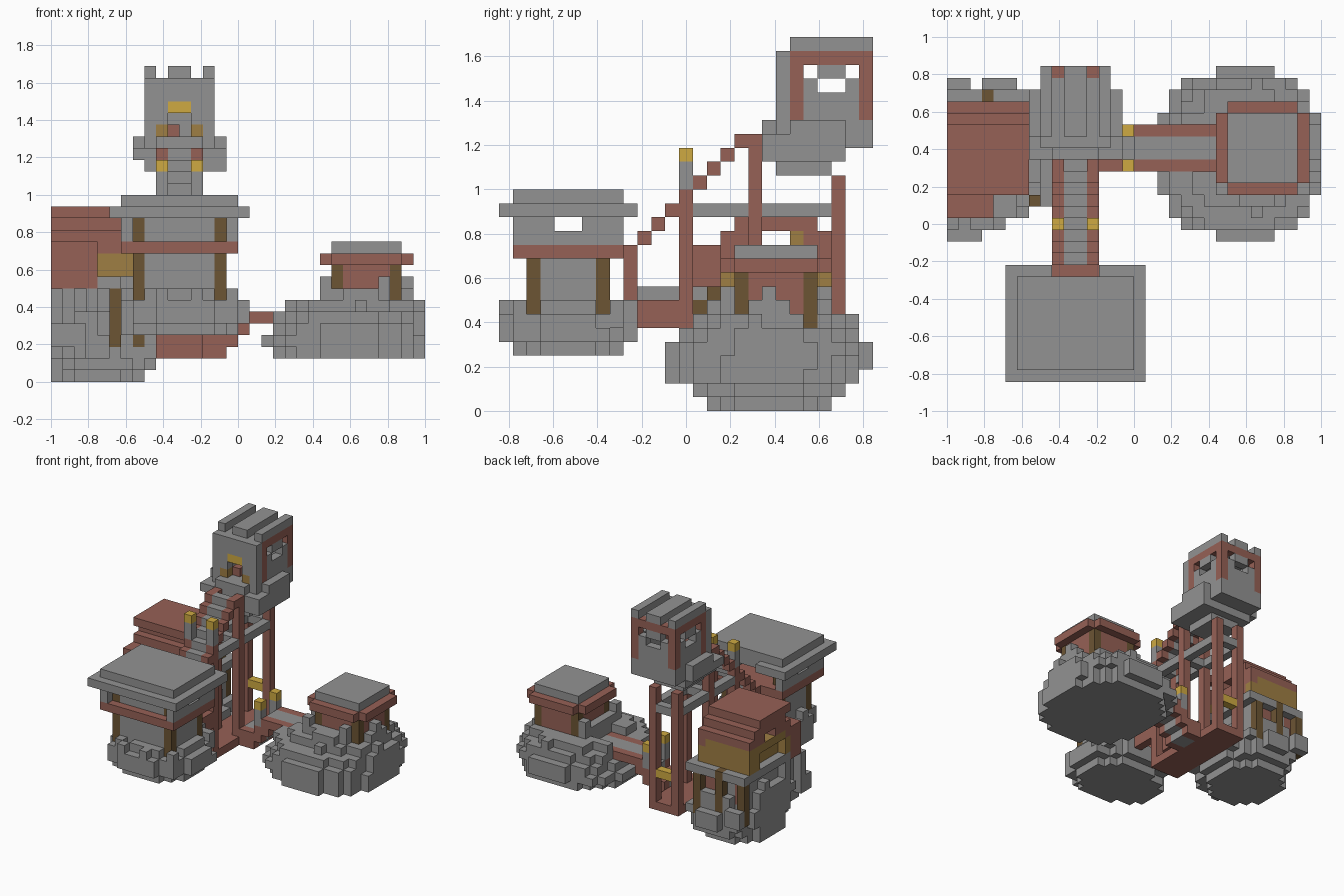
import bpy, bmesh, random
from mathutils import Vector

if "Cube" in bpy.data.objects:
    bpy.data.objects.remove(bpy.data.objects["Cube"])

random.seed(4)
UNIT = 0.0625
DEPTH_MIDDLE = 13.5
COLOURS = {
    "stone": (0.29, 0.29, 0.29),
    "red_wood": (0.305, 0.119, 0.093),
    "dark_wood": (0.15, 0.09, 0.034),
    "plank": (0.345, 0.21, 0.057),
    "gold": (0.62, 0.4, 0.055),
}
NAMES = list(COLOURS)
cells = {}


def material(name):
    mat = bpy.data.materials.new(name)
    colour = (*COLOURS[name], 1)
    mat.diffuse_color = colour
    mat.use_nodes = True
    shader = mat.node_tree.nodes["Principled BSDF"]
    shader.inputs["Base Color"].default_value = colour
    shader.inputs["Roughness"].default_value = 0.9
    return mat


def box(part, colour, x, y, z):
    """Fill a block of unit cells; each range is (start, end)."""
    for i in range(*x):
        for j in range(*y):
            for k in range(*z):
                cells[i, j, k] = (part, colour)


def carve(x, y, z):
    for i in range(*x):
        for j in range(*y):
            for k in range(*z):
                cells.pop((i, j, k), None)


def rock(part, low, layers, ragged):
    """Stack rounded layers; each is (x start, x end, y start, y end)."""
    for k, (x0, x1, y0, y1) in enumerate(layers, low):
        for i in range(x0, x1):
            for j in range(y0, y1):
                u = (2 * i + 1 - x0 - x1) / (x1 - x0)
                v = (2 * j + 1 - y0 - y1) / (y1 - y0)
                edge = abs(u) ** 2.4 + abs(v) ** 2.4
                if edge < 1.02 - random.random() * ragged:
                    cells[i, j, k] = (part, "stone")


# Floating rocks
rock("front_rock", 4, [(-10, 0, 1, 9), (-10, 1, 0, 10), (-10, 1, 0, 10)], 0.15)
rock("front_rock", 7, [(-10, 1, 0, 10)], 0.6)
rock("left_rock", 0, [(-16, -8, 15, 24), (-16, -7, 14, 25), (-16, -7, 12, 26),
                      (-16, -7, 12, 26), (-16, -8, 12, 25), (-16, -8, 13, 25)], 0.12)
box("left_rock", "stone", (-16, -13), (12, 14), (3, 5))
box("left_rock", "stone", (-16, -14), (25, 26), (3, 5))
carve((-13, -7), (12, 13), (2, 6))
carve((-11, -7), (12, 14), (2, 6))
carve((-12, -7), (12, 15), (4, 6))
carve((-10, -7), (12, 15), (2, 6))
rock("right_rock", 2, [(3, 16, 12, 26), (2, 16, 12, 27), (3, 16, 12, 27),
                       (3, 16, 13, 26)], 0.12)
rock("right_rock", 6, [(4, 16, 14, 26), (6, 15, 15, 24)], 0.45)
for i, j in ((-16, 13), (-15, 14), (-13, 14), (-16, 16), (-16, 20)):
    box("left_rock_spur", "stone", (i, i + 1), (j, j + 1), (4, random.choice((7, 8))))
for i, j in ((7, 16), (7, 22), (12, 16), (14, 19)):
    box("right_rock_spur", "stone", (i, i + 1), (j, j + 1), (6, 9))
carve((2, 7), (18, 22), (6, 9))
carve((13, 14), (12, 17), (7, 9))
carve((14, 16), (22, 23), (6, 9))

# Front house
box("front_house_wall", "stone", (-9, -1), (2, 8), (7, 14))
carve((-8, -2), (3, 9), (12, 14))
box("front_house_band", "red_wood", (-10, 0), (1, 9), (11, 12))
for i in (-9, -2):
    carve((i, i + 1), (0, 2), (7, 8))
    for j in (2, 7):
        box("front_house_post", "dark_wood", (i, i + 1), (j, j + 1), (7, 11))
        box("front_house_post", "dark_wood", (i, i + 1), (j, j + 1), (12, 14))
for j in (2, 7):
    carve((-1, 1), (j, j + 1), (7, 8))
for i in (-10, -1):
    box("front_house_parapet", "stone", (i, i + 1), (1, 9), (12, 14))
carve((-10, 0), (4, 6), (13, 14))
box("front_house_eave", "stone", (-11, 1), (0, 10), (14, 15))
carve((-7, -3), (9, 10), (14, 15))
box("front_house_roof", "stone", (-10, 0), (1, 9), (15, 16))

# Right pavilion
box("pavilion_wall", "red_wood", (8, 14), (17, 23), (6, 10))
for i in (8, 13):
    for j in (17, 22):
        box("pavilion_post", "dark_wood", (i, i + 1), (j, j + 1), (6, 10))
box("pavilion_eave", "red_wood", (7, 15), (17, 23), (10, 11))
box("pavilion_eave", "red_wood", (8, 14), (16, 24), (10, 11))
box("pavilion_roof", "stone", (8, 14), (17, 23), (11, 12))

# Left house: walls, posts, ledge, upper storey and stepped roof
box("left_house_wall", "stone", (-15, -9), (16, 24), (5, 8))
for i in (-15, -12, -11):
    box("left_house_panel", "red_wood", (i, i + 1), (23, 24), (5, 8))
box("left_house_ledge", "stone", (-16, -8), (17, 25), (8, 9))
box("left_house_ledge", "stone", (-16, -10), (14, 17), (8, 9))
for i, j, top in ((-11, 14, 8), (-9, 15, 9), (-16, 24, 8), (-13, 24, 9), (-10, 24, 8)):
    box("left_house_post", "dark_wood", (i, i + 1), (j, j + 1), (3, top))
box("left_house_upper", "plank", (-16, -9), (16, 24), (9, 12))
box("left_house_end", "red_wood", (-10, -9), (17, 23), (9, 12))
box("left_house_end", "red_wood", (-10, -9), (16, 24), (11, 12))
carve((-16, -15), (17, 22), (9, 11))
box("left_house_side", "red_wood", (-16, -12), (14, 16), (8, 12))
for height, span in ((11, (16, 17)), (12, (16, 24)), (13, (17, 23)), (14, (16, 22))):
    box("left_house_roof", "red_wood", (-16, -9), span, (height, height + 1))
carve((-16, -9), (19, 21), (12, 13))
box("left_house_prop", "plank", (-10, -9), (21, 22), (12, 13))

# Scaffold under the tower
box("scaffold_base", "red_wood", (-7, -3), (13, 25), (2, 3))
box("scaffold_base", "red_wood", (-7, -3), (13, 14), (3, 4))
for i in (-7, -4):
    side = (i, i + 1)
    box("scaffold_leg", "red_wood", side, (13, 14), (3, 16))
    box("scaffold_leg", "red_wood", side, (18, 19), (3, 20))
    box("scaffold_leg", "red_wood", side, (24, 25), (3, 17))
    box("scaffold_beam", "stone", side, (14, 18), (14, 15))
    box("scaffold_beam", "stone", side, (19, 24), (14, 15))
    box("landing_rail", "red_wood", side, (9, 14), (6, 8))
    box("landing_post", "red_wood", side, (9, 10), (6, 12))
    box("stair_lamp_post", "stone", side, (13, 14), (16, 18))
    box("stair_lamp", "gold", side, (13, 14), (18, 19))
box("scaffold_beam", "stone", (-6, -4), (18, 19), (14, 15))
box("scaffold_beam", "stone", (-6, -4), (24, 25), (14, 15))
box("scaffold_lamp_bar", "gold", (-6, -4), (24, 25), (6, 7))
box("landing_deck", "stone", (-6, -4), (10, 13), (8, 9))
box("landing_sill", "red_wood", (-7, -3), (9, 10), (11, 12))

# Staircase with wooden edges and a stone middle
for step in range(8):
    rise = (12 + step, 13 + step)
    run = (10 + step, 11 + step)
    box("stair_edge", "red_wood", (-7, -6), run, rise)
    box("stair_tread", "stone", (-6, -4), run, rise)
    box("stair_edge", "red_wood", (-4, -3), run, rise)

# Bridge to the right rock
for start, end, low, high in ((-3, -1, 2, 4), (-1, 0, 3, 5), (0, 1, 4, 6), (1, 7, 5, 6)):
    for j in (18, 21):
        box("bridge_edge", "red_wood", (start, end), (j, j + 1), (low, high))
    box("bridge_deck", "stone", (start, end), (19, 21), (low, high))
for j in (18, 21):
    box("bridge_lamp_post", "stone", (-1, 0), (j, j + 1), (5, 7))
    box("bridge_lamp", "gold", (-1, 0), (j, j + 1), (7, 8))

# Tower platform, stepping inward underneath
box("tower_platform", "stone", (-7, -3), (20, 24), (17, 18))
box("tower_platform", "stone", (-8, -1), (19, 25), (18, 19))
box("tower_platform", "stone", (-9, -1), (19, 25), (19, 20))
box("tower_platform", "stone", (-9, -1), (21, 25), (20, 21))
box("tower_platform", "stone", (-8, -2), (20, 27), (19, 21))
box("tower_step", "stone", (-7, -3), (19, 20), (20, 21))
for i in (-7, -4):
    box("scaffold_leg", "red_wood", (i, i + 1), (18, 19), (18, 20))

# Tower room with timber frame, windows and door
box("tower_wall", "stone", (-8, -2), (20, 27), (21, 26))
carve((-7, -3), (21, 26), (21, 25))
for i in (-8, -3):
    for j in (21, 26):
        box("tower_post", "red_wood", (i, i + 1), (j, j + 1), (21, 25))
    box("tower_beam", "red_wood", (i, i + 1), (21, 27), (25, 26))
box("tower_beam", "red_wood", (-8, -2), (26, 27), (25, 26))
for j, z in ((22, 24), (23, 23), (24, 23), (25, 24)):
    carve((-8, -2), (j, j + 1), (z, z + 1))
for i, z in ((-7, 24), (-6, 23), (-5, 23), (-4, 24)):
    carve((i, i + 1), (26, 27), (z, z + 1))
carve((-6, -4), (20, 21), (21, 23))
box("door_lintel", "gold", (-6, -4), (20, 21), (23, 24))
box("door_panel", "red_wood", (-6, -5), (21, 22), (21, 22))
for i in (-7, -4):
    box("door_jamb", "plank", (i, i + 1), (20, 21), (21, 22))
for start, end in ((-8, -7), (-6, -4), (-3, -2)):
    box("tower_merlon", "stone", (start, end), (21, 27), (26, 27))

# Turn the filled cells into one clean shell per part
materials = [material(name) for name in NAMES]
AXES = [Vector((1, 0, 0)), Vector((0, 1, 0)), Vector((0, 0, 1))]
parts = {}
for cell, (part, colour) in cells.items():
    parts.setdefault(part, []).append((cell, colour))

for part, members in parts.items():
    bm = bmesh.new()
    for cell, colour in members:
        for a in range(3):
            for sign in (-1, 1):
                normal = AXES[a] * sign
                if tuple(int(c) for c in Vector(cell) + normal) in cells:
                    continue
                u = AXES[(a + 1) % 3] * sign / 2
                v = AXES[(a + 2) % 3] / 2
                middle = Vector(cell) + sum(AXES, normal) / 2
                corners = (middle - u - v, middle + u - v, middle + u + v, middle - u + v)
                face = bm.faces.new([bm.verts.new(c) for c in corners])
                face.material_index = NAMES.index(colour)
    bmesh.ops.remove_doubles(bm, verts=bm.verts, dist=0.001)
    for vert in bm.verts:
        vert.co = (vert.co - Vector((0, DEPTH_MIDDLE, 0))) * UNIT
    mesh = bpy.data.meshes.new(part)
    bm.to_mesh(mesh)
    bm.free()
    for mat in materials:
        mesh.materials.append(mat)
    bpy.context.collection.objects.link(bpy.data.objects.new(part, mesh))
